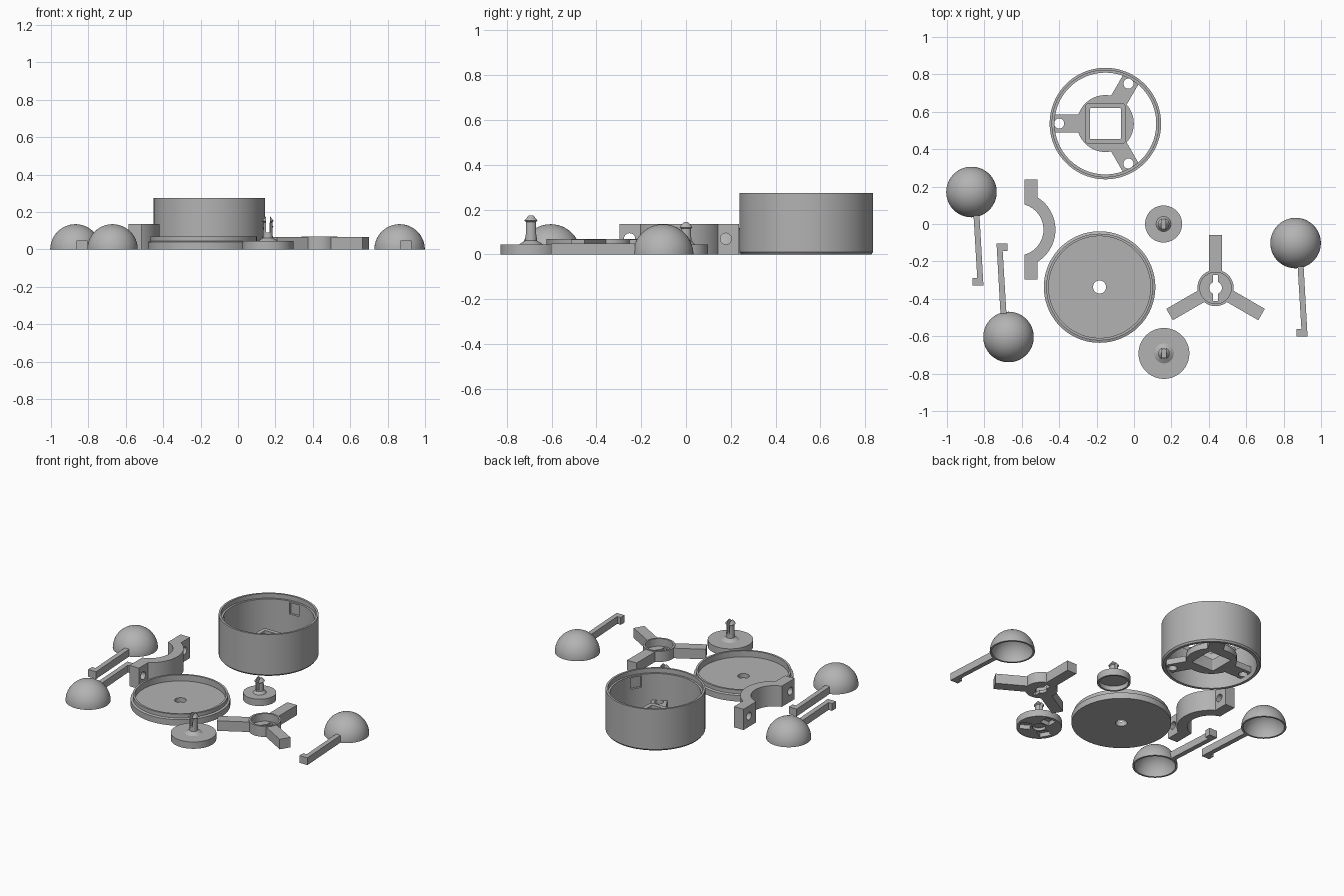
import bpy, bmesh, math
from mathutils import Matrix

if "Cube" in bpy.data.objects:
    bpy.data.objects.remove(bpy.data.objects["Cube"])

grey = bpy.data.materials.new("plain_grey")
grey.diffuse_color = (0.45, 0.45, 0.45, 1)
grey.use_nodes = True
grey.node_tree.nodes["Principled BSDF"].inputs["Base Color"].default_value = grey.diffuse_color


def finish(name, bm, loc=(0, 0, 0), rot=0):
    bmesh.ops.remove_doubles(bm, verts=bm.verts, dist=1e-5)
    bmesh.ops.recalc_face_normals(bm, faces=bm.faces)
    me = bpy.data.meshes.new(name)
    bm.to_mesh(me)
    bm.free()
    me.materials.append(grey)
    ob = bpy.data.objects.new(name, me)
    ob.location = loc
    ob.rotation_euler.z = rot
    bpy.context.collection.objects.link(ob)
    return ob


def lathe(name, profile, loc, n=96):
    """Revolve a closed (radius, z) outline."""
    bm = bmesh.new()
    rings = []
    for i in range(n):
        a = 2 * math.pi * i / n
        rings.append([bm.verts.new((r * math.cos(a), r * math.sin(a), z)) for r, z in profile])
    m = len(profile)
    for i in range(n):
        p, q = rings[i], rings[(i + 1) % n]
        for j in range(m):
            k = (j + 1) % m
            if profile[j][0] == 0 and profile[k][0] == 0:
                continue
            quad = [p[j], q[j], q[k], p[k]]
            if profile[j][0] == 0:
                quad.remove(q[j])
            if profile[k][0] == 0:
                quad.remove(q[k])
            bm.faces.new(quad)
    return finish(name, bm, loc)


def prism(name, pts, z0, z1, loc=(0, 0, 0), rot=0):
    """Extrude a flat outline from z0 to z1."""
    bm = bmesh.new()
    f = bm.faces.new([bm.verts.new((x, y, z0)) for x, y in pts])
    top = bmesh.ops.extrude_face_region(bm, geom=[f])["geom"]
    bmesh.ops.translate(bm, vec=(0, 0, z1 - z0), verts=[v for v in top if isinstance(v, bmesh.types.BMVert)])
    return finish(name, bm, loc, rot)


def rect(x0, x1, y0, y1):
    return [(x0, y0), (x1, y0), (x1, y1), (x0, y1)]


def arc(r, a0, a1, n=24, cx=0, cy=0):
    return [(cx + r * math.cos(math.radians(a0 + (a1 - a0) * i / n)),
             cy + r * math.sin(math.radians(a0 + (a1 - a0) * i / n))) for i in range(n + 1)]


def circle(r, cx=0, cy=0, n=32):
    return arc(r, 0, 360, n, cx, cy)[:-1]


def rounded(h, r):
    return [p for i, (sx, sy) in enumerate([(1, 1), (-1, 1), (-1, -1), (1, -1)])
            for p in arc(r, i * 90, i * 90 + 90, 5, sx * (h - r), sy * (h - r))]


def combine(ob, op, others):
    """Apply a boolean with each helper solid, then drop the helpers."""
    for o in others:
        m = ob.modifiers.new("bool", "BOOLEAN")
        m.operation, m.object, m.solver = op, o, "EXACT"
        bpy.context.view_layer.objects.active = ob
        bpy.context.view_layer.update()
        bpy.ops.object.modifier_apply(modifier=m.name)
        bpy.data.objects.remove(o)


def spin(angles, make):
    return [make(math.radians(a)) for a in angles]


# Housing drum with thin top lip, chamfered foot and three wall pockets
H = (-0.153, 0.537, 0)
drum = lathe("housing_drum", [(0.29, 0), (0.298, 0.01), (0.298, 0.275), (0.285, 0.275),
                              (0.285, 0.245), (0.272, 0.245), (0.272, 0)], H, 128)
combine(drum, "DIFFERENCE", spin((90, 210, 330), lambda a: prism(
    "cut", rect(0.25, 0.286, -0.035, 0.035), 0.16, 0.235, H, a)))

# Spider inside the drum: hub, three drilled spokes, square socket
spider = prism("housing_spider", circle(0.152, n=64), 0.03, 0.07, H)
combine(spider, "UNION", spin((60, 180, 300), lambda a: prism(
    "spoke", rect(0.1, 0.277, -0.048, 0.048), 0.03, 0.07, H, a)))
combine(spider, "UNION", [prism("socket", rounded(0.11, 0.025), 0.05, 0.11, H)])
combine(spider, "DIFFERENCE", [prism("cut", rounded(0.083, 0.006), 0, 0.2, H)])
combine(spider, "DIFFERENCE", spin((60, 180, 300), lambda a: prism(
    "cut", circle(0.027, 0.247), 0, 0.2, H, a)))

# Lid dish with a stepped rim and centre hole
lathe("lid", [(0.035, 0), (0.298, 0), (0.298, 0.04), (0.285, 0.045), (0.285, 0.07),
              (0.272, 0.07), (0.272, 0.03), (0.035, 0.03)], (-0.184, -0.337, 0), 128)

# Hollow half-sphere cups with hooked arms
R, T = 0.135, 0.012
shell = arc(R, 0, 90, 20) + arc(R - T, 90, 0, 20)
shell = [(0 if r < 1e-6 else r, max(z, 0)) for r, z in shell]
hook = [(0.011, -0.126), (0.043, -0.126), (0.064, -0.5), (0.006, -0.5), (0.006, -0.46), (0.031, -0.46)]
for i, (x, y, rot) in enumerate([(-0.869, 0.171, 0), (-0.671, -0.604, math.pi), (0.864, -0.102, 0)], 1):
    lathe(f"cup_{i}", shell, (x, y, 0), 64)
    prism(f"cup_arm_{i}", hook, 0, 0.048, (x, y, 0), rot)

# Half-ring bracket with drilled end tabs
B = (-0.623, -0.03, 0)
outline = ([(0.038, -0.267), (0.107, -0.267)] + arc(0.203, -58, 58, 32)
           + [(0.107, 0.267), (0.038, 0.267)] + arc(0.139, 74, -74, 32))
bracket = prism("bracket", outline, 0, 0.137, B)
for y in (-0.222, 0.208):
    cut = prism("cut", circle(0.025), -0.2, 0.2)
    cut.data.transform(Matrix.Translation((B[0] + 0.07, B[1] + y, 0.07)) @ Matrix.Rotation(math.pi / 2, 4, "Y"))
    combine(bracket, "DIFFERENCE", [cut])

# Three-armed holder with a cupped hub and keyhole
S = (0.436, -0.342, 0)
holder = prism("arm_holder", circle(0.097, n=64), 0, 0.07, S)
combine(holder, "UNION", spin((90, 210, 330), lambda a: prism(
    "arm", rect(0.08, 0.284, -0.035, 0.035), 0, 0.066, S, a)))
combine(holder, "DIFFERENCE", [prism("cut", circle(0.084, n=64), 0.02, 0.2, S),
                               prism("cut", circle(0.034), -0.1, 0.2, S),
                               prism("cut", rect(-0.013, 0.013, -0.07, 0.07), -0.1, 0.2, S)])


# Round caps with split snap-in posts, hollow underneath
def cap(name, loc, r, top, cone, depth, wall):
    ob = lathe(name, [(0, depth), (r - wall, depth), (r - wall, 0), (r, 0), (r, 0.045), (cone, 0.045),
                      (0.026, 0.062), (0.024, top - 0.03), (0.031, top - 0.024), (0.013, top), (0, top)], loc, 64)
    combine(ob, "DIFFERENCE", [prism("cut", rect(-0.01, 0.01, -0.06, 0.06), top - 0.085, top + 0.1, loc)])
    return ob


cap("small_cap", (0.158, 0, 0), 0.099, 0.145, 0.04, 0.03, 0.012)
D = (0.16, -0.692, 0)
big = cap("large_cap", D, 0.136, 0.175, 0.053, 0.002, 0.002)
combine(big, "DIFFERENCE", spin((90, 210, 330), lambda a: prism(
    "cut", rect(0.05, 0.115, -0.035, 0.035), -0.1, 0.03, D, a)))
combine(big, "DIFFERENCE", [prism("cut", circle(0.04), -0.1, 0.02, D)])

# Smooth the round surfaces, keep edges sharp
bpy.ops.object.select_all(action="DESELECT")
for ob in bpy.context.scene.objects:
    ob.select_set(True)
    bpy.context.view_layer.objects.active = ob
bpy.ops.object.shade_smooth_by_angle(angle=math.radians(30))
